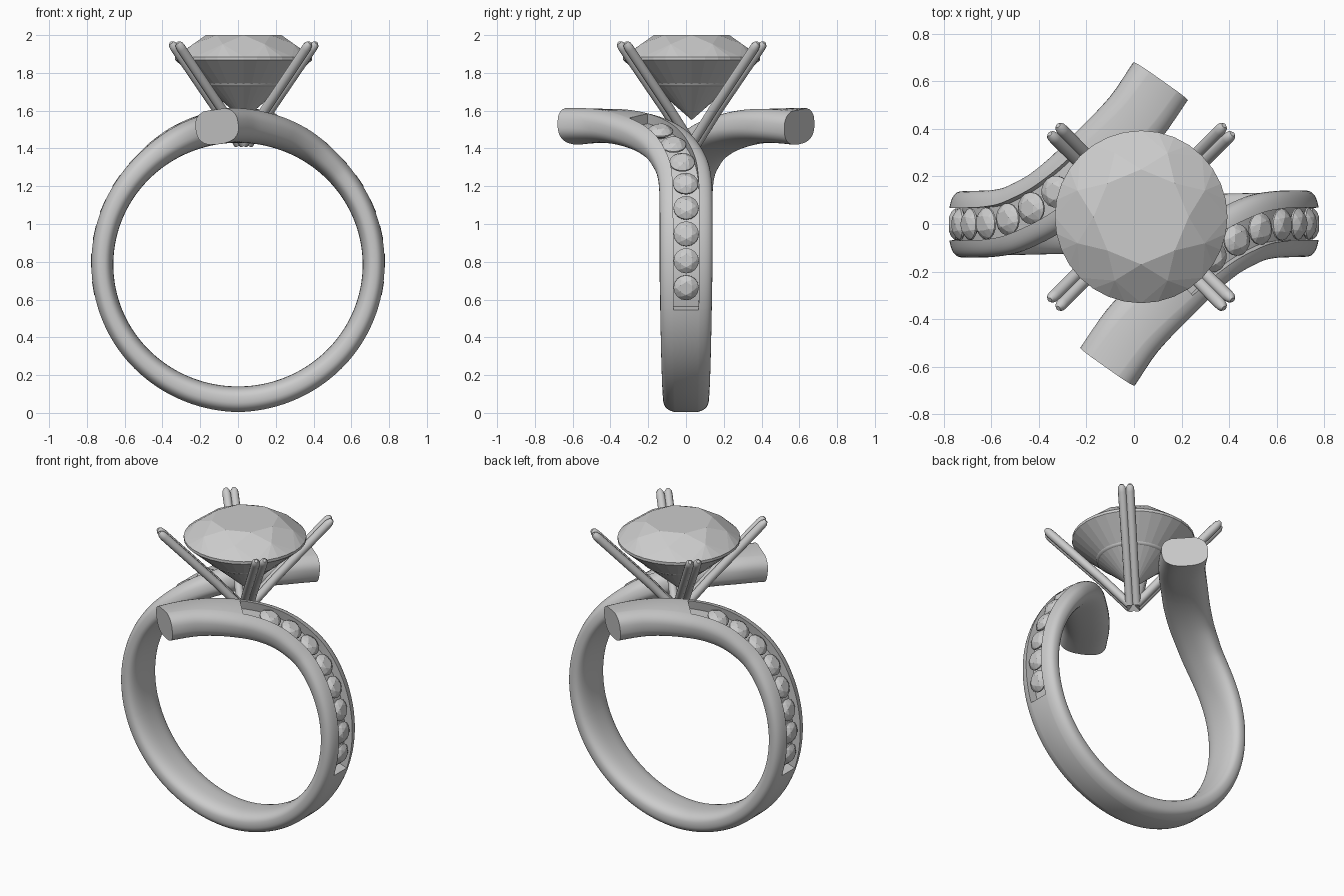
import bpy, bmesh
from math import sin, cos, pi, radians, copysign
from mathutils import Vector, Matrix

if "Cube" in bpy.data.objects:
    bpy.data.objects.remove(bpy.data.objects["Cube"])

CZ = 0.785            # ring centre height
GEM = Vector((0.03, 0.03, 0))
GROOVE = (71.7, 166)  # channel start / end, degrees from the bottom


def interp(keys, a):
    """Smooth (Hermite) interpolation through (angle, value) keys."""
    n = len(keys)

    def slope(i):
        lo, hi = max(i - 1, 0), min(i + 1, n - 1)
        return (keys[hi][1] - keys[lo][1]) / (keys[hi][0] - keys[lo][0])
    for i in range(n - 1):
        (a0, v0), (a1, v1) = keys[i], keys[i + 1]
        if a <= a1 or i == n - 2:
            h = a1 - a0
            t = (a - a0) / h
            return ((2*t**3 - 3*t*t + 1) * v0 + (t**3 - 2*t*t + t) * h * slope(i)
                    + (3*t*t - 2*t**3) * v1 + (t**3 - t*t) * h * slope(i + 1))


SWEEP = [(0, 0), (60, 0), (120, 0), (133, -0.012), (141, -0.04), (150, -0.09),
         (158, -0.16), (165, -0.24), (180, -0.44), (188.5, -0.6)]
THICK = [(0, 0.14), (45, 0.128), (90, 0.12), (135, 0.137), (158, 0.165), (180, 0.185), (188.5, 0.19)]
HALF_W = [(0, 0.12), (90, 0.139), (188.5, 0.139)]


def centre(a):
    """Middle of the band section; the two halves are a half turn about z."""
    b, s = abs(a), copysign(1, a)
    k = interp(THICK, b) / 2
    r = radians(b)
    return Vector((s * (0.66 + k) * sin(r), s * interp(SWEEP, b), CZ - (0.645 + k) * cos(r)))


def frame(a):
    p = centre(a)
    t = (centre(a + 0.3) - centre(a - 0.3)).normalized()
    n = Vector((sin(radians(a)), 0, -cos(radians(a))))
    n = (n - t * n.dot(t)).normalized()
    return p, t, t.cross(n), n


def finish(bm, name, angle=None):
    bmesh.ops.recalc_face_normals(bm, faces=bm.faces)
    me = bpy.data.meshes.new(name)
    bm.to_mesh(me)
    bm.free()
    ob = bpy.data.objects.new(name, me)
    bpy.context.collection.objects.link(ob)
    if angle:
        bpy.ops.object.select_all(action='DESELECT')
        ob.select_set(True)
        bpy.context.view_layer.objects.active = ob
        bpy.ops.object.shade_smooth_by_angle(angle=radians(angle))
    return ob


# Band cross-section: rounded, with a channel in the outer face
def section(w, h, depth):
    g, e, pts = 0.49, 2 / 2.6, []
    top = (1 - g ** 2.6) ** (1 / 2.6)
    done = False
    for i in range(40):
        th = 2 * pi * i / 40
        c, s = cos(th), sin(th)
        v = copysign(abs(c) ** e, c)
        u = copysign(abs(s) ** e, s)
        if s > 0 and abs(v) < g + 0.03:
            if not done:
                pts += [(g*w, top*h), (g*w, top*h - depth), (-g*w, top*h - depth), (-g*w, top*h)]
                done = True
            continue
        pts.append((v * w, u * h))
    return pts


# Bypass band, swept from one free end to the other
half = [(a * 188.5 / 94, 0) for a in range(1, 95)]
half = [(a, 0.055 if GROOVE[0] < a < GROOVE[1] else 0) for a, _ in half]
half += [(GROOVE[0], 0), (GROOVE[0], 0.055), (GROOVE[1], 0.055), (GROOVE[1], 0)]
half.sort(key=lambda s: (s[0], s[1] if s[0] < 100 else -s[1]))
stations = [(-a, d) for a, d in reversed(half)] + [(0, 0)] + half

bm = bmesh.new()
rings = []
for a, d in stations:
    p, t, w, n = frame(a)
    sec = section(interp(HALF_W, abs(a)), interp(THICK, abs(a)) / 2, d)
    rings.append([bm.verts.new(p + w * x + n * y) for x, y in sec])
for r0, r1 in zip(rings, rings[1:]):
    for i in range(len(r0)):
        j = (i + 1) % len(r0)
        bm.faces.new((r0[i], r0[j], r1[j], r1[i]))
bm.faces.new(rings[0])
bm.faces.new(rings[-1])
bmesh.ops.remove_doubles(bm, verts=bm.verts, dist=0.0002)
finish(bm, "bypass_band", 35)


# Faceted stone: convex hull of (count, radius, height, turn) rings
def add_stone(bm, levels, matrix):
    pts = []
    for count, r, z, turn in levels:
        for i in range(count):
            th = 2 * pi * (i + turn) / count
            pts.append(bm.verts.new(matrix @ Vector((r * cos(th), r * sin(th), z))))
    res = bmesh.ops.convex_hull(bm, input=pts)
    inner = [v for v in res["geom_interior"] if isinstance(v, bmesh.types.BMVert)]
    bmesh.ops.delete(bm, geom=inner, context='VERTS')


# Centre stone
bm = bmesh.new()
add_stone(bm, [(8, 0.2, 2.0, 0), (8, 0.29, 1.952, 0.5), (32, 0.363, 1.885, 0),
               (32, 0.363, 1.868, 0), (8, 0.17, 1.712, 0.5), (1, 0, 1.55, 0)],
          Matrix.Translation(GEM))
finish(bm, "centre_stone")

# Channel stones, spaced evenly along each half of the band
for side, name in ((1, "right"), (-1, "left")):
    bm = bmesh.new()
    a, travel, last = 80.4, 1.0, None
    while a < 163:
        p, t, w, n = frame(side * a)
        if last is not None:
            travel += (p - last).length
        last = p
        if travel >= 0.137:
            travel = 0
            o = p + n * (interp(THICK, a) / 2 - 0.032)
            m = Matrix((t, w, n)).transposed().to_4x4()
            m.translation = o
            add_stone(bm, [(6, 0.035, 0.03, 0), (6, 0.052, 0.02, 0.5), (16, 0.067, 0.004, 0),
                           (16, 0.067, -0.004, 0), (1, 0, -0.05, 0)], m)
        a += 0.2
    finish(bm, name + "_channel_stones")

# Basket ring under the stone
bpy.ops.mesh.primitive_torus_add(major_segments=48, minor_segments=10, major_radius=0.2,
                                 minor_radius=0.022, location=(GEM.x, GEM.y, 1.75))
bpy.context.object.name = "basket_ring"
bpy.ops.object.shade_smooth()

# Four split prongs, each a pair of rods meeting at the base
for k in range(4):
    th = pi / 4 + k * pi / 2
    out, tan = Vector((cos(th), sin(th), 0)), Vector((-sin(th), cos(th), 0))
    cu = bpy.data.curves.new("prong_%d" % (k + 1), 'CURVE')
    cu.dimensions = '3D'
    cu.bevel_depth = 0.026
    cu.bevel_resolution = 3
    cu.use_fill_caps = True
    for s in (-1, 1):
        path = [(0.02, 1.425, 0.02, 1), (0.18, 1.605, 0.02, 1), (0.49, 1.93, 0.023, 1),
                (0.508, 1.949, 0.025, 0.85), (0.519, 1.96, 0.025, 0.4)]
        sp = cu.splines.new('POLY')
        sp.points.add(len(path) - 1)
        for pt, (r, z, off, rad) in zip(sp.points, path):
            q = GEM + out * r + tan * s * off
            pt.co = (q.x, q.y, z, 1)
            pt.radius = rad
        sp.use_smooth = True
    bpy.context.collection.objects.link(bpy.data.objects.new(cu.name, cu))
